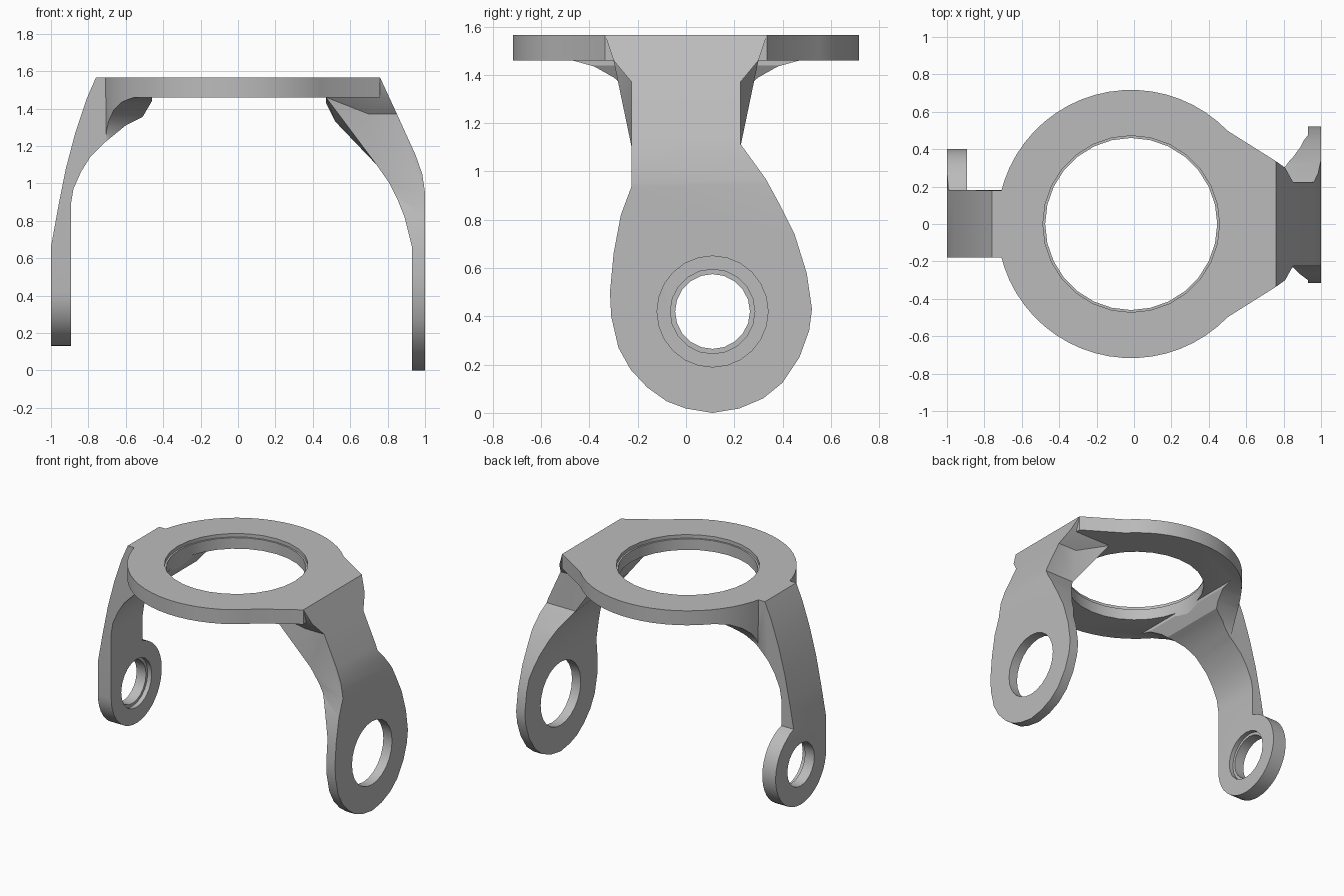
import bpy, bmesh
from math import cos, sin, radians, asin, degrees

default = bpy.data.objects.get("Cube")
if default:
    bpy.data.objects.remove(default)

# One plain grey for the whole bracket
grey = bpy.data.materials.new("grey")
grey.use_nodes = True
COLOUR = (0.5, 0.5, 0.5, 1)
grey.diffuse_color = COLOUR
grey.node_tree.nodes["Principled BSDF"].inputs["Base Color"].default_value = COLOUR


def finish(bm, name):
    bmesh.ops.recalc_face_normals(bm, faces=bm.faces)
    mesh = bpy.data.meshes.new(name)
    bm.to_mesh(mesh)
    bm.free()
    mesh.materials.append(grey)
    obj = bpy.data.objects.new(name, mesh)
    bpy.context.collection.objects.link(obj)
    return obj


def prism(name, points, axis, low, high):
    """Extrude a 2D outline along the x, y or z axis."""
    place = {"x": lambda a, b, t: (t, a, b),
             "y": lambda a, b, t: (a, t, b),
             "z": lambda a, b, t: (a, b, t)}[axis]
    bm = bmesh.new()
    ends = [[bm.verts.new(place(a, b, t)) for a, b in points] for t in (low, high)]
    bm.faces.new(ends[0])
    bm.faces.new(ends[1])
    for i in range(len(points)):
        j = (i + 1) % len(points)
        bm.faces.new((ends[0][i], ends[0][j], ends[1][j], ends[1][i]))
    return finish(bm, name)


def arc(a, b, r, start, end, steps):
    angles = [radians(start + (end - start) * i / steps) for i in range(steps + 1)]
    return [(a + r * cos(t), b + r * sin(t)) for t in angles]


def disc(a, b, r, sides, axis, low, high):
    return prism("cutter", arc(a, b, r, 0, 360, sides)[:-1], axis, low, high)


def combine(obj, other, operation):
    """Apply a boolean and remove the second object."""
    mod = obj.modifiers.new("combine", "BOOLEAN")
    mod.operation, mod.object, mod.solver = operation, other, "EXACT"
    bpy.context.view_layer.objects.active = obj
    bpy.ops.object.modifier_apply(modifier=mod.name)
    bpy.data.objects.remove(other)


def mirrored(half):
    return half + [(-a, b) for a, b in reversed(half)]


TOP, UNDER = 1.565, 1.46
CX = -0.015          # ring centre
EY, EZ = 0.11, 0.42  # pivot axis

# Ring plate, with tangent sides running to the wide leg
ring = prism("ring_plate", arc(CX, 0, 0.717, 44, 316, 44) + [(0.76, -0.335), (0.76, 0.335)],
             "z", UNDER, TOP)

# Wide leg: side profile crossed with the paddle outline
wide_leg = prism("wide_leg", [
    (0.47, TOP), (0.76, TOP), (0.85, 1.37), (0.95, 1.15), (0.985, 1.05), (1, 0.95),
    (1, 0), (0.93, 0), (0.93, 0.66), (0.89, 0.82), (0.85, 0.92), (0.81, 1.0),
    (0.74, 1.1), (0.65, 1.24), (0.54, 1.37), (0.47, UNDER)], "y", -0.7, 0.7)
paddle = prism("paddle_outline", [
    (0.335, TOP), (0.30, UNDER), (0.225, 1.37), (0.225, 1.115), (0.33, 0.97),
    (0.39, 0.86), (0.45, 0.74), (0.5, 0.58), (0.522, 0.43), (0.51, 0.34), (0.47, 0.23),
    (0.4, 0.125), (0.32, 0.06), (0.22, 0.018), (0.11, 0), (0, 0.018), (-0.08, 0.048),
    (-0.16, 0.105), (-0.23, 0.18), (-0.28, 0.27), (-0.31, 0.4), (-0.315, 0.5),
    (-0.3, 0.66), (-0.27, 0.82), (-0.225, 0.94), (-0.225, 1.37), (-0.30, UNDER),
    (-0.335, TOP)], "x", 0.3, 1.2)
combine(wide_leg, paddle, "INTERSECT")

# Rounded rib on the inside of the wide leg
bm = bmesh.new()
for side in (-1, 1):
    for x, z in [(0.47, 1.5), (0.47, 1.43), (0.52, 1.33), (0.6, 1.25), (0.68, 1.185), (0.74, 1.1)]:
        bm.verts.new((x, side * 0.08, z))
    for x, z in [(0.54, 1.37), (0.65, 1.24), (0.74, 1.1), (0.7, 1.37)]:
        bm.verts.new((x, side * 0.225, z))
    bm.verts.new((0.47, side * 0.30, UNDER))
bmesh.ops.convex_hull(bm, input=bm.verts)
rib = finish(bm, "wide_leg_rib")
combine(wide_leg, rib, "UNION")
combine(wide_leg, disc(EY, EZ, 0.23, 24, "x", 0.5, 1.3), "DIFFERENCE")

# Narrow leg: side profile crossed with a strip that ends in an eye
narrow_leg = prism("narrow_leg", [
    (-0.6, TOP), (-0.76, TOP), (-0.81, 1.45), (-0.87, 1.27), (-0.92, 1.08), (-0.96, 0.88),
    (-1, 0.66), (-1, 0.1), (-0.893, 0.1), (-0.893, 0.89), (-0.88, 0.97), (-0.84, 1.06),
    (-0.79, 1.14), (-0.71, 1.22), (-0.6, 1.31)], "y", -0.7, 0.7)
meet = degrees(asin(0.281 / 0.29))
eye = prism("eye_outline", [(-0.18, TOP)] + arc(EY, EZ, 0.29, 180, 360 + meet, 28)
            + [(0.18, TOP)], "x", -1.2, -0.3)
combine(narrow_leg, eye, "INTERSECT")
combine(narrow_leg, disc(EY, EZ, 0.155, 20, "x", -1.3, -0.5), "DIFFERENCE")
combine(narrow_leg, disc(EY, EZ, 0.175, 20, "x", -0.925, -0.5), "DIFFERENCE")

# Flared gusset under the ring, above the narrow leg
gusset = prism("narrow_leg_gusset", mirrored([
    (0.18, 1.15), (0.18, 1.24), (0.2, 1.29), (0.24, 1.34), (0.3, 1.39), (0.38, 1.435),
    (0.47, UNDER), (0.47, 1.48)]), "x", -0.9, -0.4)
combine(gusset, prism("cutter", [
    (-0.46, 1.5), (-0.46, 1.44), (-0.51, 1.355), (-0.6, 1.31), (-0.71, 1.22),
    (-0.8, 1.15), (-0.8, 1.5)], "y", -0.7, 0.7), "INTERSECT")
combine(gusset, disc(CX, 0, 0.716, 58, "z", 1, 1.49), "INTERSECT")

# Join everything, then bore the ring with a shallow lip at the top
for part in (wide_leg, narrow_leg, gusset):
    combine(ring, part, "UNION")
combine(ring, disc(CX, 0, 0.46, 28, "z", 1.0, 1.8), "DIFFERENCE")
combine(ring, disc(CX, 0, 0.472, 28, "z", TOP - 0.025, 1.8), "DIFFERENCE")
ring.name = "bracket"

bpy.ops.object.select_all(action="DESELECT")
ring.select_set(True)
bpy.context.view_layer.objects.active = ring
bpy.ops.object.shade_smooth_by_angle(angle=radians(25))
